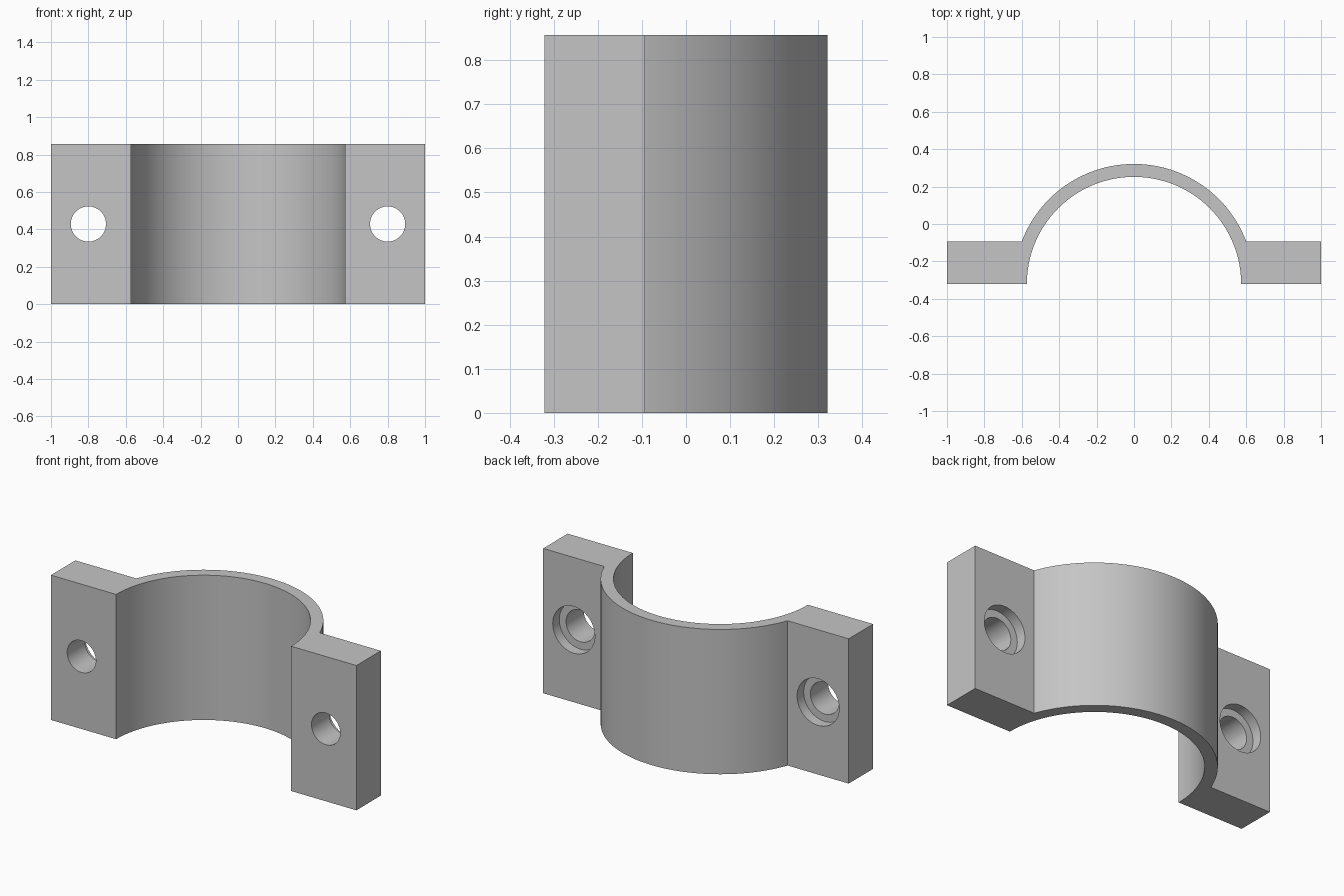
import bpy, bmesh, math

cube = bpy.data.objects.get("Cube")
if cube:
    bpy.data.objects.remove(cube, do_unlink=True)

HEIGHT = 0.857
FRONT, LUG_BACK = -0.321, -0.093
R_IN, R_OUT = 0.573, 0.642
HOLE_X, HOLE_R = 0.8, 0.094
BORE_R, BORE_DEPTH = 0.138, 0.062
STEPS = 64

grey = bpy.data.materials.new("light_grey")
grey.use_nodes = True
colour = (0.56, 0.56, 0.56, 1)
grey.diffuse_color = colour
grey.node_tree.nodes["Principled BSDF"].inputs["Base Color"].default_value = colour


def arc(radius, start, end):
    """Points on an arc about the clamp axis, which lies in the front plane."""
    angles = [start + (end - start) * i / STEPS for i in range(STEPS + 1)]
    return [(radius * math.cos(a), FRONT + radius * math.sin(a)) for a in angles]


def cutter(name, x, radius, y0, y1):
    """Hidden cylinder along y used to cut a bolt hole."""
    bpy.ops.mesh.primitive_cylinder_add(
        vertices=64, radius=radius, depth=y1 - y0,
        location=(x, (y0 + y1) / 2, HEIGHT / 2), rotation=(math.pi / 2, 0, 0))
    ob = bpy.context.object
    ob.name = name
    ob.hide_render = True
    return ob


# Clamp profile: inner arc, left lug, outer arc, right lug
meet = math.asin((LUG_BACK - FRONT) / R_OUT)
profile = arc(R_IN, math.pi, 0)
profile += [(1, FRONT), (1, LUG_BACK)]
profile += arc(R_OUT, meet, math.pi - meet)
profile += [(-1, LUG_BACK), (-1, FRONT)]

bm = bmesh.new()
face = bm.faces.new([bm.verts.new((x, y, 0)) for x, y in profile])
top = bmesh.ops.extrude_face_region(bm, geom=[face])["geom"]
bmesh.ops.translate(bm, vec=(0, 0, HEIGHT),
                    verts=[v for v in top if isinstance(v, bmesh.types.BMVert)])
bmesh.ops.recalc_face_normals(bm, faces=bm.faces)
mesh = bpy.data.meshes.new("half_clamp")
bm.to_mesh(mesh)
bm.free()
mesh.materials.append(grey)
clamp = bpy.data.objects.new("half_clamp", mesh)
bpy.context.collection.objects.link(clamp)

# Bolt holes, counterbored from the back
cutters = []
for side, x in (("left", HOLE_X), ("right", -HOLE_X)):
    cutters.append(cutter(side + "_counterbore_cutter", x, BORE_R,
                          LUG_BACK - BORE_DEPTH, LUG_BACK + 0.1))
    cutters.append(cutter(side + "_hole_cutter", x, HOLE_R, FRONT - 0.1, LUG_BACK + 0.2))

bpy.ops.object.select_all(action="DESELECT")
clamp.select_set(True)
bpy.context.view_layer.objects.active = clamp
for ob in cutters:
    mod = clamp.modifiers.new(ob.name, "BOOLEAN")
    mod.operation = "DIFFERENCE"
    mod.solver = "EXACT"
    mod.object = ob
    bpy.ops.object.modifier_apply(modifier=mod.name)
for ob in cutters:
    bpy.data.objects.remove(ob, do_unlink=True)

# Smooth the curved walls, keep edges crisp
bpy.ops.object.shade_smooth_by_angle(angle=math.radians(15))
